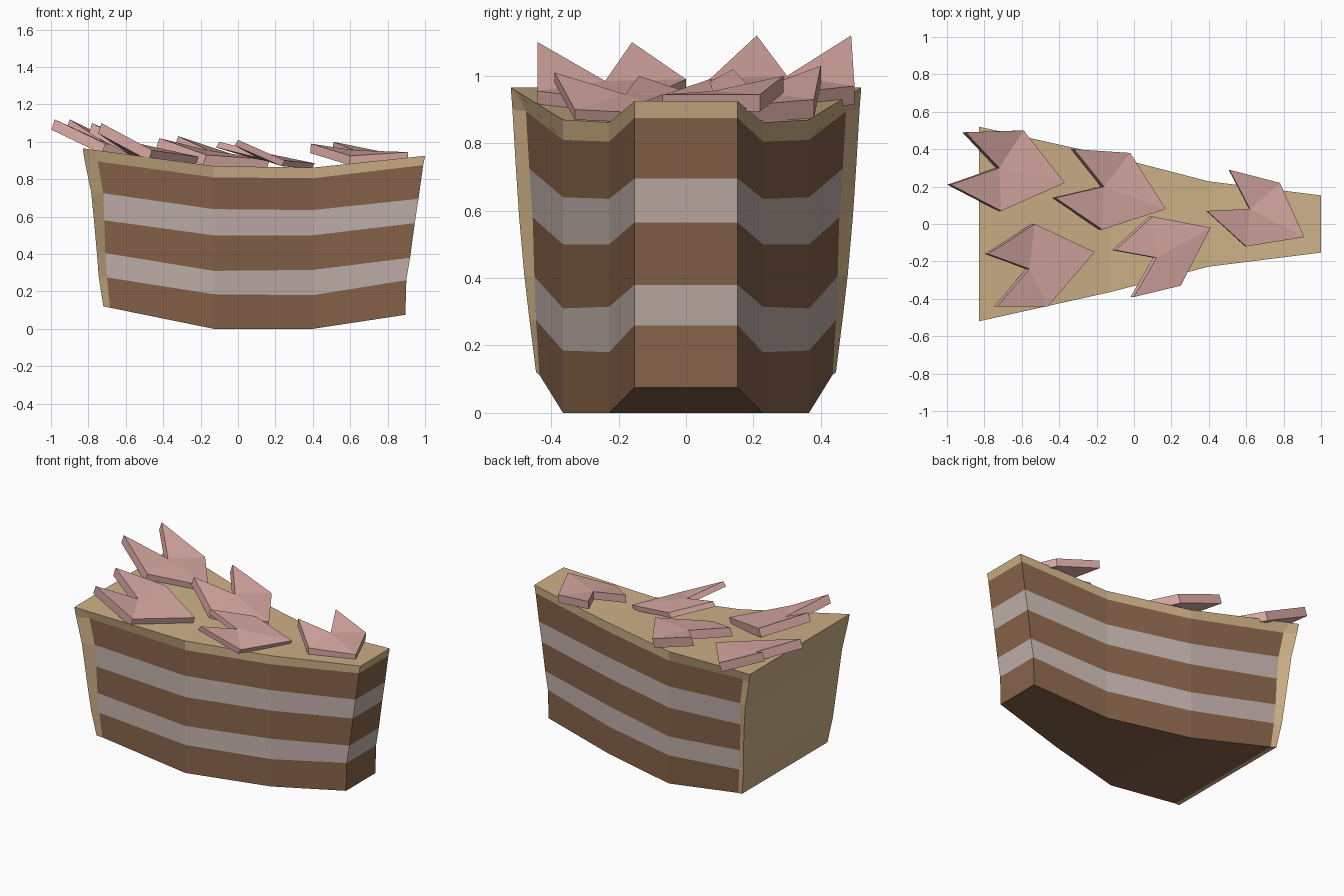
import bpy, bmesh

if "Cube" in bpy.data.objects:
    bpy.data.objects.remove(bpy.data.objects["Cube"])


def material(name, rgb):
    m = bpy.data.materials.new(name)
    m.diffuse_color = (*rgb, 1)
    m.use_nodes = True
    m.node_tree.nodes["Principled BSDF"].inputs["Base Color"].default_value = m.diffuse_color
    return m


FROSTING = material("beige frosting", (0.61, 0.434, 0.238))
SPONGE = material("brown sponge", (0.243, 0.127, 0.069))
CREAM = material("pale cream", (0.546, 0.445, 0.413))
PINK = material("pink topping", (0.68, 0.392, 0.362))


def finish(name, bm, mats):
    bmesh.ops.recalc_face_normals(bm, faces=bm.faces[:])
    mesh = bpy.data.meshes.new(name)
    bm.to_mesh(mesh)
    bm.free()
    for m in mats:
        mesh.materials.append(m)
    obj = bpy.data.objects.new(name, mesh)
    bpy.context.collection.objects.link(obj)
    return obj


# Cake slice: five stations from back to tip, seven levels from top to bottom
X = [[-.83, -.82, -.785, -.77, -.755, -.745, -.72],
     [-.77, -.75, -.72, -.715, -.71, -.70, -.685],
     [-.13] * 7,
     [.40] * 7,
     [1.0, .99, .965, .945, .92, .90, .895]]
Y = [[.52, .515, .505, .495, .48, .465, .445],
     [.507, .475, .465, .455, .45, .445, .435],
     [.365] * 7,
     [.228] * 7,
     [.153] * 7]
Z = [[.965, .90, .73, .58, .41, .28, .12],
     [.957, .895, .725, .58, .405, .275, .113],
     [.87, .81, .64, .50, .31, .185, 0],
     [.862, .805, .635, .50, .315, .18, 0],
     [.925, .875, .695, .565, .38, .26, .075]]

bm = bmesh.new()
sides = [[[bm.verts.new((X[s][k], sy * Y[s][k], Z[s][k])) for k in range(7)]
          for s in range(5)] for sy in (-1, 1)]
L, R = sides


def face(verts, mat):
    bm.faces.new(verts).material_index = mat


layer_mat = [0, 1, 2, 1, 2, 1]      # frosting, then alternating sponge and cream
for g in sides:
    for s in range(4):
        for k in range(6):
            face((g[s][k], g[s + 1][k], g[s + 1][k + 1], g[s][k + 1]),
                 0 if s == 0 else layer_mat[k])
for k in range(6):                   # back frosting wall and cut tip
    face((L[0][k], R[0][k], R[0][k + 1], L[0][k + 1]), 0)
    face((L[4][k], R[4][k], R[4][k + 1], L[4][k + 1]), layer_mat[k])
for s in range(4):                   # top and underside
    face((L[s][0], L[s + 1][0], R[s + 1][0], R[s][0]), 0)
    face((L[s][6], L[s + 1][6], R[s + 1][6], R[s][6]), 0 if s == 0 else 1)
finish("cake_slice", bm, [FROSTING, SPONGE, CREAM])

# Notched topping flakes: tip, side, end, side, tip, notch
FLAKES = [
    [(-.90, .49, 1.12), (-.59, .50, .97), (-.37, .22, .94),
     (-.71, .07, .99), (-.98, .21, 1.12), (-.72, .30, 1.0)],
    [(-.32, .40, 1.03), (-.02, .38, .93), (.17, .08, .905),
     (-.17, -.03, .93), (-.42, .14, 1.02), (-.16, .20, .955)],
    [(-.78, -.16, 1.10), (-.53, 0, .99), (-.21, -.15, .92),
     (-.46, -.44, .955), (-.73, -.44, 1.10), (-.56, -.24, .985)],
    [(-.10, -.14, 1.0), (.10, .04, .94), (.41, -.02, .885),
     (.25, -.33, .90), (0, -.39, 1.01), (.12, -.18, .945)],
    [(.51, .29, 1.0), (.78, .22, .945), (.91, -.07, .945),
     (.60, -.12, .925), (.39, .07, .99), (.62, .08, .955)],
]
for i, pts in enumerate(FLAKES):
    bm = bmesh.new()
    shift = .004 if i == 4 else .018
    depth = .05 if i == 4 else (.03 if i == 3 else .055)
    top = [bm.verts.new(p) for p in pts]
    low = [bm.verts.new((x - shift, y, z - depth)) for x, y, z in pts]
    for j in range(6):
        n = (j + 1) % 6
        bm.faces.new((top[j], top[n], low[n], low[j]))
    for j in range(4):               # facets fan out from the notch
        bm.faces.new((top[5], top[j], top[j + 1]))
        bm.faces.new((low[5], low[j], low[j + 1]))
    finish(f"topping_flake_{i + 1}", bm, [PINK])
